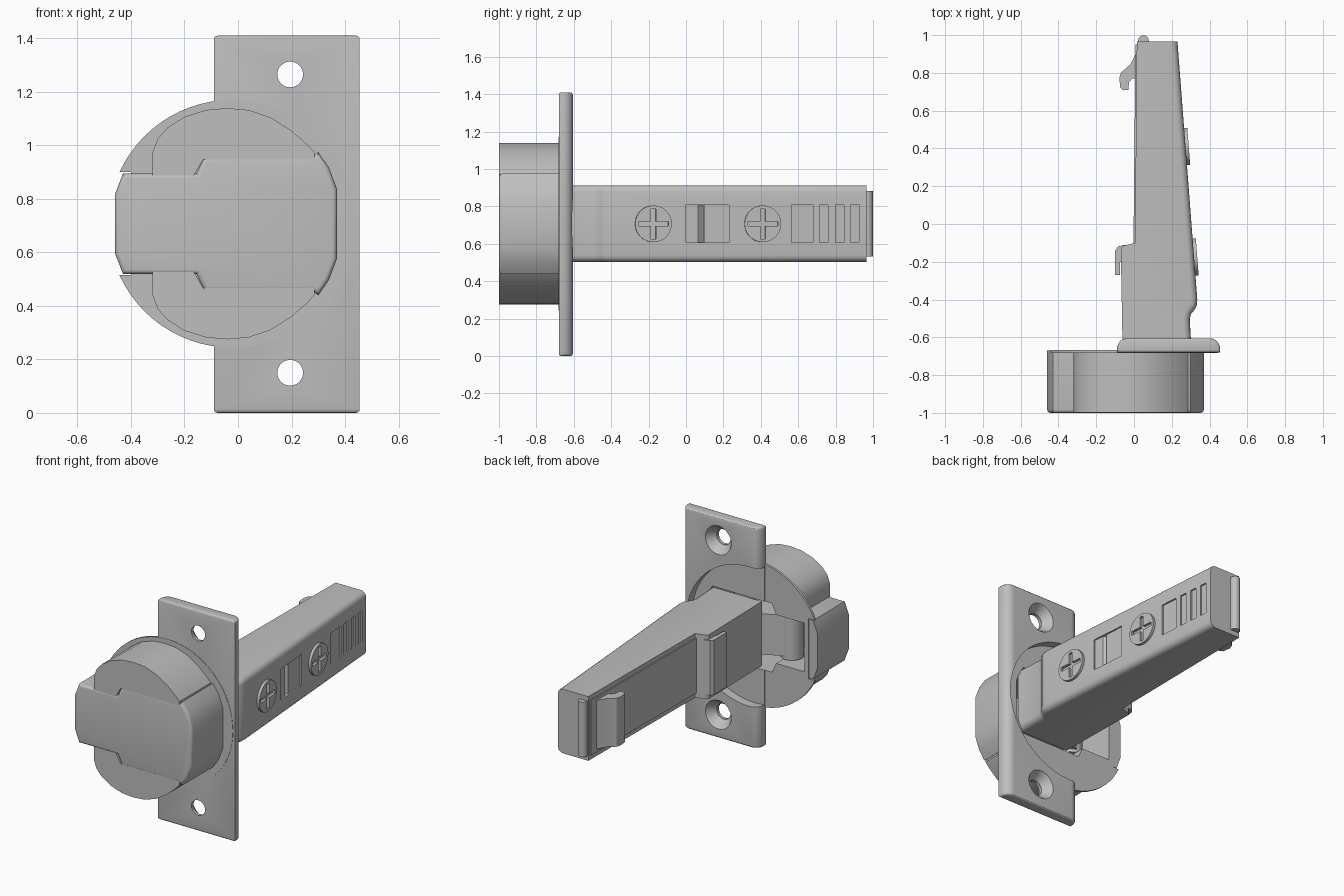
import bpy, bmesh, math
from mathutils import Vector, Matrix

if "Cube" in bpy.data.objects:
    bpy.data.objects.remove(bpy.data.objects["Cube"])

grey = bpy.data.materials.new("satin_grey")
grey.use_nodes = True
grey.diffuse_color = (0.52, 0.52, 0.52, 1)
grey.node_tree.nodes["Principled BSDF"].inputs["Base Color"].default_value = (0.52, 0.52, 0.52, 1)

MID = 0.707      # height of the mirror plane
TILT = 0.077     # slope of the arm's outer face


def finish(name, bm):
    bmesh.ops.recalc_face_normals(bm, faces=bm.faces)
    mesh = bpy.data.meshes.new(name)
    bm.to_mesh(mesh)
    bm.free()
    mesh.materials.append(grey)
    ob = bpy.data.objects.new(name, mesh)
    bpy.context.collection.objects.link(ob)
    return ob


def prism(name, pts, axis, a, b, bevel=0, pick=None, segments=4):
    """Extrude a 2D outline along an axis; bevel the edges chosen by pick."""
    place = {"y": lambda u, v, w: (u, w, v), "z": lambda u, v, w: (u, v, w)}[axis]
    bm = bmesh.new()
    low = [bm.verts.new(place(u, v, a)) for u, v in pts]
    high = [bm.verts.new(place(u, v, b)) for u, v in pts]
    bm.faces.new(low)
    bm.faces.new(high)
    for i in range(len(pts)):
        j = (i + 1) % len(pts)
        bm.faces.new((low[i], low[j], high[j], high[i]))
    bmesh.ops.recalc_face_normals(bm, faces=bm.faces)
    if bevel:
        edges = [e for e in bm.edges if pick(e.verts[0].co, e.verts[1].co)]
        bmesh.ops.bevel(bm, geom=edges, offset=bevel, segments=segments,
                        profile=0.5, affect="EDGES", clamp_overlap=True)
    return finish(name, bm)


def box(name, centre, size, turn=0):
    bm = bmesh.new()
    m = Matrix.Translation(centre) @ Matrix.Rotation(turn, 4, "Z") @ Matrix.Diagonal((*size, 1))
    bmesh.ops.create_cube(bm, size=1, matrix=m)
    return finish(name, bm)


def cylinder(name, start, end, r1, r2=None, sides=48):
    start, end = Vector(start), Vector(end)
    d = end - start
    m = Matrix.Translation((start + end) / 2) @ d.to_track_quat("Z", "Y").to_matrix().to_4x4()
    bm = bmesh.new()
    bmesh.ops.create_cone(bm, cap_ends=True, segments=sides, radius1=r1,
                          radius2=r1 if r2 is None else r2, depth=d.length, matrix=m)
    return finish(name, bm)


def cut(ob, *cutters, keep=False):
    """Subtract the cutters, then delete them unless they are needed again."""
    for c in cutters:
        c.hide_render = True
        mod = ob.modifiers.new("cut", "BOOLEAN")
        mod.object, mod.operation, mod.solver = c, "DIFFERENCE", "EXACT"
        bpy.context.view_layer.objects.active = ob
        bpy.ops.object.modifier_apply(modifier=mod.name)
        if not keep:
            bpy.data.objects.remove(c)


def mirrored(half):
    """Complete an outline given as (x, half height)."""
    return [(x, MID + h) for x, h in half] + [(x, MID - h) for x, h in reversed(half)]


def arc(cx, cy, r, a, b, n=8):
    return [(cx + r * math.cos(math.radians(a + (b - a) * i / n)),
             cy + r * math.sin(math.radians(a + (b - a) * i / n))) for i in range(n + 1)]


def face_x(y):
    return 0.23 + (0.965 - y) * TILT


# Cup body with a rounded front rim
body_half = [(-0.46, 0.11), (-0.43, 0.188), (-0.155, 0.188), (-0.125, 0.252), (0.28, 0.252),
             (0.3, 0.268), (0.34, 0.21), (0.37, 0.13)]
body = prism("cup_body", mirrored(body_half), "y", -1, -0.67, 0.035,
             lambda a, b: a.y < -0.99 and b.y < -0.99)
cavity = prism("cavity_cutter", mirrored([(-0.37, 0.155), (-0.17, 0.155), (-0.14, 0.22),
                                          (0.28, 0.22), (0.33, 0.12)]), "y", -0.96, -0.5)
cut(body, cavity, keep=True)

# Round side lobes of the cup, above and below the body
lobe = [(-0.32, 0.18), (-0.32, 0.265), (-0.3, 0.318), (-0.265, 0.358), (-0.2, 0.4), (-0.12, 0.425),
        (-0.04, 0.432), (0.04, 0.425), (0.12, 0.398), (0.2, 0.348), (0.26, 0.295),
        (0.285, 0.267), (0.285, 0.24), (-0.13, 0.24), (-0.165, 0.18)]
for side, label in ((1, "upper"), (-1, "lower")):
    prism(label + "_cup_lobe", [(x, MID + side * h) for x, h in lobe], "y", -0.999, -0.672)

# Thin round flange behind the cup, notched where the body passes
flange = cylinder("cup_flange", (-0.022, -0.682, MID), (-0.022, -0.667, MID), 0.463, sides=72)
cut(flange, cavity, keep=True)
cut(flange, box("notch_cutter", (-0.5, -0.675, MID), (0.2, 0.1, 0.385)))

# Mounting plate with soft long edges
plate_outline = ([(-0.09, -0.68), (0.455, -0.68)] + arc(0.4, -0.66, 0.055, 0, 90)
                 + arc(-0.035, -0.66, 0.055, 90, 180))
plate = prism("mounting_plate", plate_outline, "z", 0, 1.41, 0.014,
              lambda a, b: abs(a.z - b.z) < 0.001, 3)
cut(plate, cylinder("recess_cutter", (-0.022, -0.664, MID), (-0.022, -0.5, MID), 0.445, sides=72),
    cavity)
for z in (0.15, 1.265):
    cut(plate, cylinder("bore_cutter", (0.195, -0.8, z), (0.195, -0.5, z), 0.048),
        cylinder("countersink_cutter", (0.195, -0.66, z), (0.195, -0.6, z), 0.05, 0.095))

# Tapered arm
arm_outline = [(0.015, 0.965), (0.23, 0.965), (0.335, -0.4), (0.333, -0.43), (0.322, -0.452),
               (0.303, -0.475), (0.295, -0.5), (0.305, -0.68), (-0.06, -0.68), (-0.07, -0.13),
               (-0.055, -0.115), (0.005, -0.1)]
arm = prism("arm", arm_outline, "z", 0.503, 0.913, 0.035,
            lambda a, b: a.x > 0.2 and b.x > 0.2 and abs(a.z - b.z) < 0.001)

# Shallow slots along the outer face of the arm
for y0, y1 in ((0, 0.23), (0.565, 0.68), (0.715, 0.76), (0.8, 0.845), (0.88, 0.925)):
    y = (y0 + y1) / 2
    cut(arm, box("slot_cutter", (face_x(y), y, MID), (0.02, y1 - y0, 0.2), TILT))
y = 0.08
cut(arm, prism("wedge_cutter", [(face_x(y) - 0.005, y - 0.02), (face_x(y) + 0.03, y - 0.02),
                                (face_x(y) + 0.03, y + 0.015), (face_x(y) - 0.04, y + 0.015)],
               "z", MID - 0.1, MID + 0.1))

# Cross-head screws
for y, label in ((-0.175, "front"), (0.41, "rear")):
    n = Vector((math.cos(TILT), math.sin(TILT), 0))
    c = Vector((face_x(y), y, MID))
    top = c + n * 0.017
    screw = cylinder(label + "_screw", c - n * 0.03, top, 0.098)
    cut(screw, box("cross_cutter", top, (0.04, 0.16, 0.026), TILT),
        box("cross_cutter", top, (0.04, 0.026, 0.16), TILT))

# Inner panel, clip, hook and end tab on the back of the arm
Z0, Z1 = 0.533, 0.883
prism("inner_panel", [(0.05, 0.95), (0.008, 0.95), (-0.003, -0.12), (0.05, -0.12)], "z", Z0, Z1)
prism("clip", [(0.0, -0.11), (-0.06, -0.112), (-0.085, -0.12), (-0.1, -0.14), (-0.1, -0.27),
               (-0.075, -0.27), (-0.075, -0.2), (0.0, -0.2)], "z", Z0, Z1)
prism("release_hook", [(0.03, 0.92), (0.01, 0.9), (-0.02, 0.845), (-0.07, 0.8), (-0.078, 0.77),
                       (-0.072, 0.72), (-0.055, 0.708), (-0.03, 0.71), (-0.026, 0.75),
                       (-0.01, 0.77), (0.03, 0.77)], "z", Z0 + 0.02, Z1 - 0.02)
prism("end_tab", [(0.02, 0.95)] + arc(0.05, 0.97, 0.029, 180, 0) + [(0.08, 0.95)], "z", Z0, Z1)

# Link and pivot barrel inside the cup
prism("pivot_link", [(0.25, -0.67), (0.2, -0.8), (-0.17, -0.86), (-0.2, -0.74), (-0.05, -0.67)],
      "z", MID - 0.13, MID + 0.13)
cylinder("pivot_barrel", (-0.19, -0.8, MID - 0.15), (-0.19, -0.8, MID + 0.15), 0.07, sides=24)

# Smooth rounded surfaces, keep hard edges
for ob in list(bpy.context.scene.objects):
    if ob.type == "MESH" and grey.name in ob.data.materials:
        bpy.ops.object.select_all(action="DESELECT")
        ob.select_set(True)
        bpy.context.view_layer.objects.active = ob
        bpy.ops.object.shade_smooth_by_angle(angle=math.radians(30))
